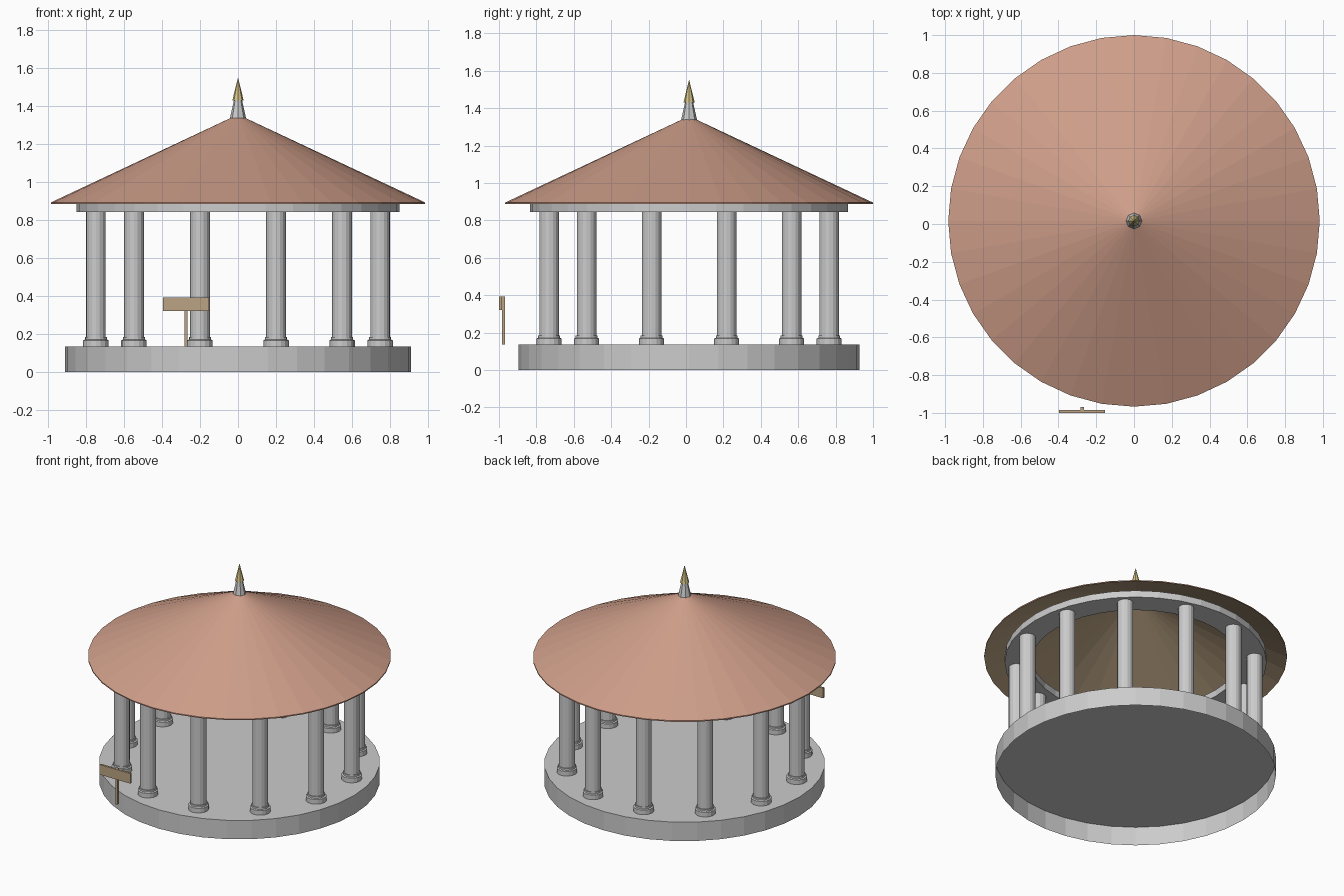
import bpy, bmesh, math
from mathutils import Vector

if "Cube" in bpy.data.objects:
    bpy.data.objects.remove(bpy.data.objects["Cube"])

CY = 0.0165   # pavilion axis sits slightly behind the origin


def material(name, rgb):
    m = bpy.data.materials.new(name)
    m.diffuse_color = (*rgb, 1)
    m.use_nodes = True
    m.node_tree.nodes["Principled BSDF"].inputs["Base Color"].default_value = m.diffuse_color
    return m


TILE = material("terracotta", (0.62, 0.34, 0.25))
WOOD = material("wood", (0.50, 0.37, 0.23))
GOLD = material("gold", (0.66, 0.54, 0.24))


def finish(name, bm, mat=None):
    mesh = bpy.data.meshes.new(name)
    bm.to_mesh(mesh)
    bm.free()
    obj = bpy.data.objects.new(name, mesh)
    bpy.context.collection.objects.link(obj)
    if mat:
        mesh.materials.append(mat)
    return obj


def lathe(name, profile, sides, x=0, y=CY, mat=None, closed=False):
    """Revolve (radius, z) points, listed bottom to top on the outside."""
    bm = bmesh.new()
    rings = []
    for r, z in profile:
        if r == 0:
            rings.append([bm.verts.new((x, y, z))] * sides)
        else:
            rings.append([bm.verts.new((x + r * math.cos(a), y + r * math.sin(a), z))
                          for a in (2 * math.pi * i / sides for i in range(sides))])
    pairs = list(zip(rings, rings[1:]))
    if closed:
        pairs.append((rings[-1], rings[0]))
    for lo, hi in pairs:
        for i in range(sides):
            j = (i + 1) % sides
            bm.faces.new(dict.fromkeys((lo[i], lo[j], hi[j], hi[i])))
    return finish(name, bm, mat)


def box(name, lo, hi, mat):
    bm = bmesh.new()
    bmesh.ops.create_cube(bm, size=1)
    lo, hi = Vector(lo), Vector(hi)
    bmesh.ops.scale(bm, vec=hi - lo, verts=bm.verts)
    bmesh.ops.translate(bm, vec=(lo + hi) / 2, verts=bm.verts)
    return finish(name, bm, mat)


# Platform, hollow underneath
lathe("platform", [(0.911, 0), (0.911, 0.135), (0, 0.135)], 36)

# Twelve columns with stepped bases
for k in range(12):
    a = math.radians(15 + 30 * k)
    x, y = 0.775 * math.cos(a), CY + 0.775 * math.sin(a)
    lathe(f"column_{k + 1}", [(0.052, 0.135), (0.052, 0.85)], 16, x, y)
    lathe(f"column_base_{k + 1}",
          [(0.067, 0.135), (0.067, 0.168), (0.058, 0.172), (0.058, 0.185), (0.05, 0.185)],
          16, x, y)

# Ring beam on top of the columns
lathe("ring_beam", [(0.68, 0.845), (0.85, 0.845), (0.85, 0.893), (0.68, 0.893)], 36, closed=True)

# Conical roof with a thin eave and wooden lining
lathe("roof", [(0.9835, 0.887), (0.9835, 0.895), (0.03, 1.343), (0, 1.343)], 36, mat=TILE)
lathe("roof_lining", [(0, 1.333), (0.03, 1.333), (0.9835, 0.887)], 36, mat=WOOD)

# Finial
lathe("finial_base", [(0.043, 1.335), (0.022, 1.43), (0, 1.43)], 8)
lathe("finial_spike", [(0, 1.43), (0.03, 1.43), (0, 1.553)], 8, mat=GOLD)

# Signpost in front
box("sign_post", (-0.282, -0.985, 0.135), (-0.266, -0.969, 0.392), WOOD)
box("sign_board", (-0.396, -1.0, 0.322), (-0.153, -0.985, 0.394), WOOD)
